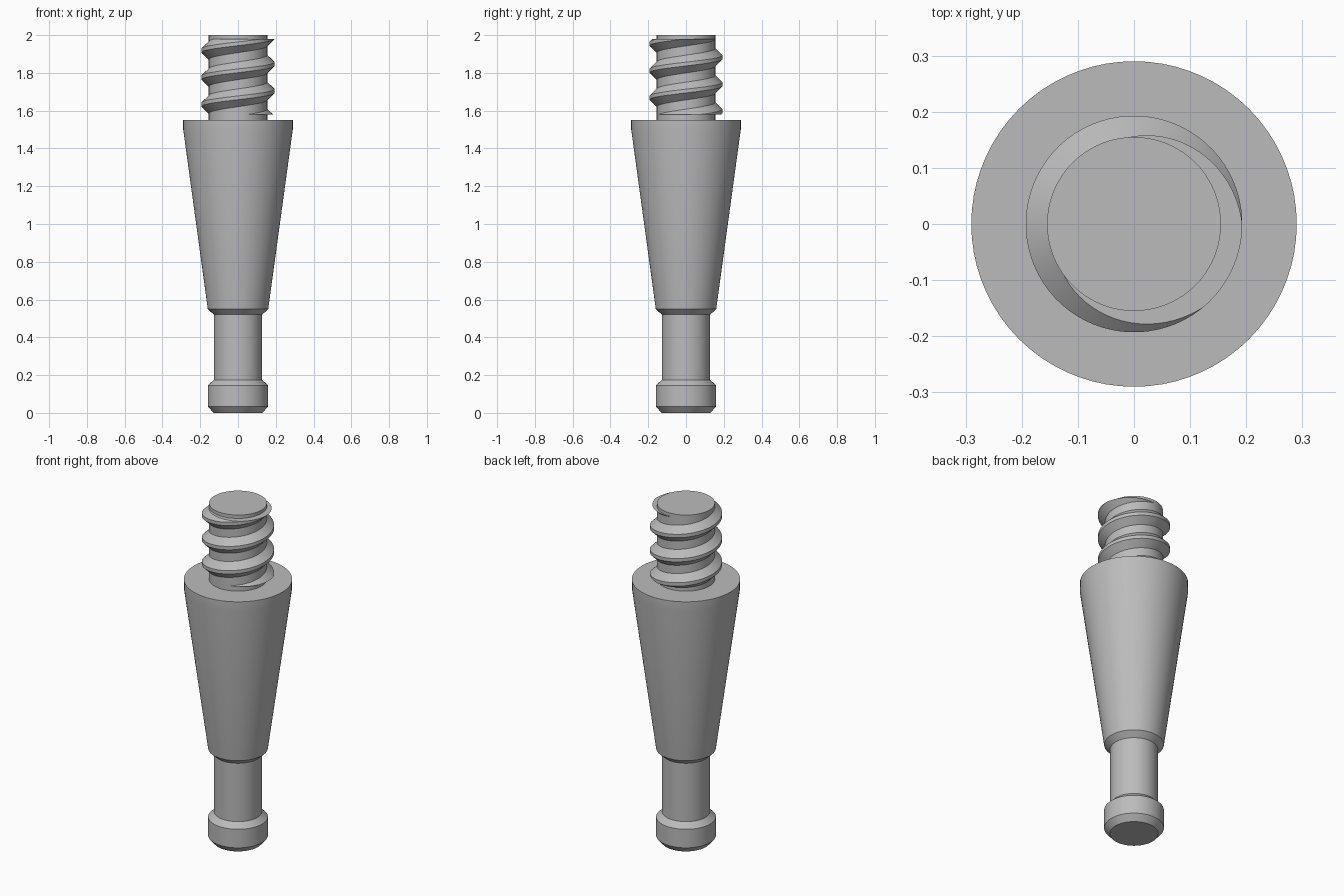
import bpy, bmesh, math

cube = bpy.data.objects.get("Cube")
if cube:
    bpy.data.objects.remove(cube, do_unlink=True)

SEGMENTS = 72

steel = bpy.data.materials.new("grey_steel")
steel.use_nodes = True
grey = (0.5, 0.5, 0.5, 1)
steel.diffuse_color = grey
steel.node_tree.nodes["Principled BSDF"].inputs["Base Color"].default_value = grey


def finish(bm, name):
    """Turn a bmesh into a smooth-shaded object with crisp edges."""
    bmesh.ops.recalc_face_normals(bm, faces=bm.faces)
    mesh = bpy.data.meshes.new(name)
    bm.to_mesh(mesh)
    bm.free()
    mesh.materials.append(steel)
    obj = bpy.data.objects.new(name, mesh)
    bpy.context.collection.objects.link(obj)
    bpy.ops.object.select_all(action='DESELECT')
    obj.select_set(True)
    bpy.context.view_layer.objects.active = obj
    bpy.ops.object.shade_smooth_by_angle(angle=math.radians(25))
    return obj


def ring_point(bm, radius, angle, z):
    return bm.verts.new((radius * math.cos(angle), radius * math.sin(angle), z))


def lathe(name, profile):
    """Revolve (radius, height) points about z, with flat end caps."""
    bm = bmesh.new()
    rings = [[ring_point(bm, r, math.tau * i / SEGMENTS, z) for i in range(SEGMENTS)]
             for r, z in profile]
    for low, high in zip(rings, rings[1:]):
        for i in range(SEGMENTS):
            j = (i + 1) % SEGMENTS
            bm.faces.new((low[i], low[j], high[j], high[i]))
    bm.faces.new(rings[0])
    bm.faces.new(rings[-1])
    return finish(bm, name)


def thread(name, root, crest, pitch, z_ref, angle_ref, bottom, top):
    """Right-handed trapezoid thread, trimmed flat at both ends."""
    bm = bmesh.new()
    section = [(root, -0.05), (crest, -0.01), (crest, 0.01), (root, 0.05)]
    turns = (top - bottom) / pitch + 2
    steps = int(turns * SEGMENTS)
    start = angle_ref - (turns - 1) * math.tau
    loops = []
    for i in range(steps + 1):
        angle = start + math.tau * i / SEGMENTS
        z = z_ref + pitch * (angle - angle_ref) / math.tau
        loops.append([ring_point(bm, r, angle, z + dz) for r, dz in section])
    for a, b in zip(loops, loops[1:]):
        for i in range(4):
            j = (i + 1) % 4
            bm.faces.new((a[i], a[j], b[j], b[i]))
    bm.faces.new(loops[0])
    bm.faces.new(loops[-1])
    # trim the run-outs and close the cuts
    for height, direction in ((bottom, -1), (top, 1)):
        bmesh.ops.bisect_plane(bm, geom=bm.verts[:] + bm.edges[:] + bm.faces[:],
                               plane_co=(0, 0, height), plane_no=(0, 0, direction),
                               clear_outer=True)
        rim = [e for e in bm.edges if e.is_boundary]
        bmesh.ops.triangle_fill(bm, edges=rim, use_beauty=True)
    return finish(bm, name)


# Tip knob, neck and tapered body in one turned piece
lathe("tapered_body", [(0.13, 0), (0.16, 0.035), (0.16, 0.145), (0.128, 0.175),
                       (0.128, 0.52), (0.16, 0.55), (0.29, 1.5), (0.29, 1.55)])

# Threaded stud
lathe("stud_core", [(0.155, 1.54), (0.155, 2.0)])
thread("stud_thread", root=0.152, crest=0.193, pitch=0.143, z_ref=1.98,
       angle_ref=math.radians(-25), bottom=1.58, top=1.98)
